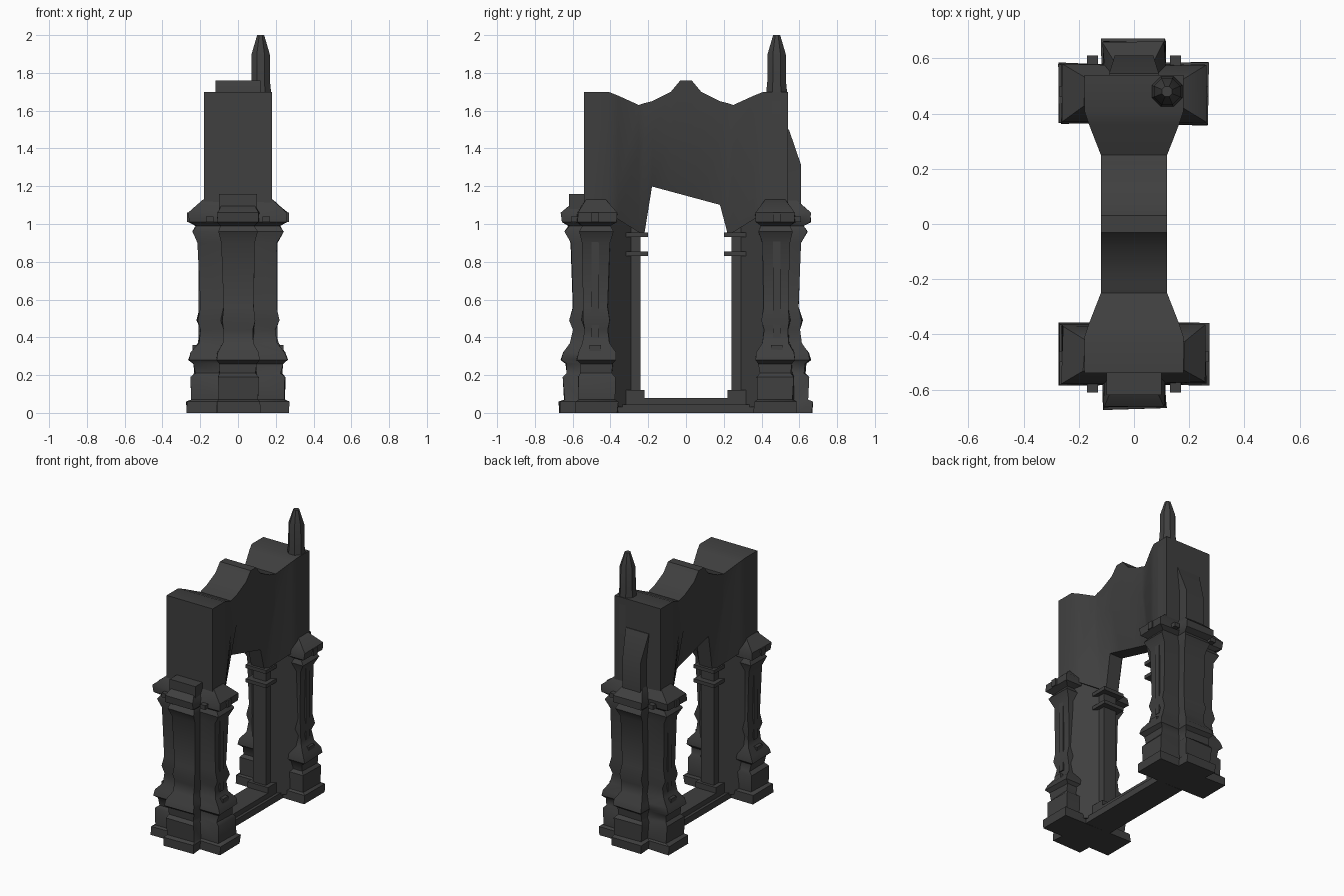
import bpy
import bmesh
import math
import random
from mathutils import Vector

random.seed(4)
cube = bpy.data.objects.get("Cube")
if cube:
    bpy.data.objects.remove(cube, do_unlink=True)

grey = (0.05, 0.05, 0.05, 1)
stone = bpy.data.materials.new("dark_stone")
stone.diffuse_color = grey
stone.use_nodes = True
shader = stone.node_tree.nodes["Principled BSDF"]
shader.inputs["Base Color"].default_value = grey
shader.inputs["Roughness"].default_value = 0.9
parts = []


def loft(name, rings, side=1, wear=0.0):
    """Skin a stack of equal-length rings; side=-1 mirrors to the front."""
    bm = bmesh.new()
    rows = []
    for ring in rings:
        row = []
        for x, y, z in ring:
            chip = Vector((random.uniform(-wear, wear), random.uniform(-wear, wear), 0))
            row.append(bm.verts.new(Vector((x, y * side, z)) + chip))
        rows.append(row)
    count = len(rows[0])
    for lower, upper in zip(rows, rows[1:]):
        for i in range(count):
            j = (i + 1) % count
            bm.faces.new((lower[i], lower[j], upper[j], upper[i]))
    bm.faces.new(rows[0])
    bm.faces.new(rows[-1])
    bmesh.ops.recalc_face_normals(bm, faces=bm.faces)
    mesh = bpy.data.meshes.new(name)
    bm.to_mesh(mesh)
    bm.free()
    mesh.materials.append(stone)
    obj = bpy.data.objects.new(name, mesh)
    bpy.context.collection.objects.link(obj)
    parts.append(obj)


def rectangle(z, half_width, inner, outer, centre=0):
    left, right = centre - half_width, centre + half_width
    return [(left, inner, z), (right, inner, z), (right, outer, z), (left, outer, z)]


def box(name, half_width, inner, outer, bottom, top, side=1, centre=0):
    loft(name, [rectangle(z, half_width, inner, outer, centre) for z in (bottom, top)], side)


def pier_plan(z, grow):
    """Wide shaft with a narrow outer buttress, swollen by grow for mouldings."""
    wide = 0.2 + grow
    inner = 0.41 - grow * 0.7
    outer = 0.54 + grow * 0.6
    narrow = 0.08 + grow / 2
    tip = 0.6 + grow
    half = [(wide, inner, z), (wide, outer, z), (narrow, outer, z), (narrow, tip, z)]
    return half + [(-x, y, z) for x, y, z in reversed(half)]


def core_plan(z):
    """Splayed reveal, narrow towards the doorway."""
    return [(-0.05, 0.29, z), (0.05, 0.29, z), (0.19, 0.42, z), (-0.19, 0.42, z)]


def blend(value, start, end, low, high):
    """Straight ramp from low to high, held level beyond both ends."""
    amount = min(max((value - start) / (end - start), 0), 1)
    return low + (high - low) * amount


def arch_section(y, top):
    """Crosswise slice of the arch wall, its lower faces leaning inwards."""
    reach = abs(y)
    upper = blend(reach, 0.26, 0.4, 0.12, 0.18)
    lower = blend(reach, 0.22, 0.4, 0.05, 0.18)
    crease = blend(reach, 0.22, 0.4, 1.46, 1.1)
    if reach < 0.2:
        bottom = 1.15 - y * 0.27
    else:
        bottom = blend(reach, 0.24, 0.4, 0.95, 1.05)
    half = [(lower, y, bottom), (upper, y, crease), (upper, y, top)]
    return half + [(-x, y, z) for x, y, z in reversed(half)]


def octagon(z, radius):
    """Eight-sided ring of the pinnacle."""
    angles = [math.tau * (i + 0.5) / 8 for i in range(8)]
    return [(0.12 + radius * math.cos(a), 0.48 + radius * math.sin(a), z) for a in angles]


# Pier outline from the ground up: height and swelling
pier_levels = [
    (0, .07), (.06, .07), (.07, .045), (.19, .05), (.21, .03), (.26, .035),
    (.28, .06), (.32, .05), (.37, .01), (.44, 0), (.49, .015), (.56, 0),
    (.9, .01), (.96, .04), (.99, .02), (1.01, .06), (1.06, .06), (1.13, -.02),
]

for side, label in ((-1, "front"), (1, "back")):
    # Weathered pier with base mouldings, shaft and capital
    loft(label + "_pier", [pier_plan(z, grow) for z, grow in pier_levels], side, wear=0.005)

    # Door jamb: splayed core, slender column, foot and two collars
    loft(label + "_jamb_core", [core_plan(0.03), core_plan(1.08)], side)
    box(label + "_jamb_column", 0.05, 0.24, 0.33, 0.03, 1, side)
    box(label + "_jamb_foot", 0.08, 0.22, 0.33, 0.03, 0.12, side)
    for height, collar in ((0.83, "lower"), (0.93, "upper")):
        box(label + "_jamb_" + collar + "_collar", 0.08, 0.2, 0.32, height, height + 0.025, side)

    # Raised strips and studs on both flanks
    for flank in (-1, 1):
        box(label + "_side_strip", 0.01, 0.46, 0.5, 0.4, 0.95, side, flank * 0.2)
        box(label + "_side_strip_foot", 0.04, 0.45, 0.51, 0.27, 0.36, side, flank * 0.2)
        box(label + "_side_stud", 0.02, 0.46, 0.5, 1.01, 1.06, side, flank * 0.25)
        box(label + "_capital_stud", 0.02, 0.56, 0.61, 1.01, 1.04, side, flank * 0.15)

box("front_capital_block", 0.1, 0.53, 0.62, 1.05, 1.16, side=-1)

# Arch wall: distance from the middle and roof height, the same on both halves
roof = [(.03, 1.76), (.08, 1.7), (.18, 1.65), (.22, 1.64), (.25, 1.63),
        (.36, 1.68), (.41, 1.7), (.54, 1.7)]
stations = [(-y, top) for y, top in reversed(roof)] + roof
loft("arch_wall", [arch_section(y, top) for y, top in stations])

# Sloping slab on the rear pier
loft("back_slab", [
    rectangle(1.1, 0.07, 0.53, 0.61),
    rectangle(1.31, 0.07, 0.53, 0.61),
    rectangle(1.5, 0.09, 0.53, 0.545),
])

# Pinnacle on the left of the rear pier
loft("pinnacle", [octagon(z, r) for z, r in ((1.1, .065), (1.65, .065), (1.75, .054), (1.9, .052), (2, .02))])

# Threshold between the piers
box("threshold_base", 0.1, -0.36, 0.36, 0, 0.045)
box("threshold_step", 0.08, -0.29, 0.29, 0.045, 0.08)

# Smooth shading with sharp edges kept
bpy.ops.object.select_all(action='DESELECT')
for obj in parts:
    obj.select_set(True)
bpy.context.view_layer.objects.active = parts[0]
bpy.ops.object.shade_smooth_by_angle(angle=math.radians(40))
